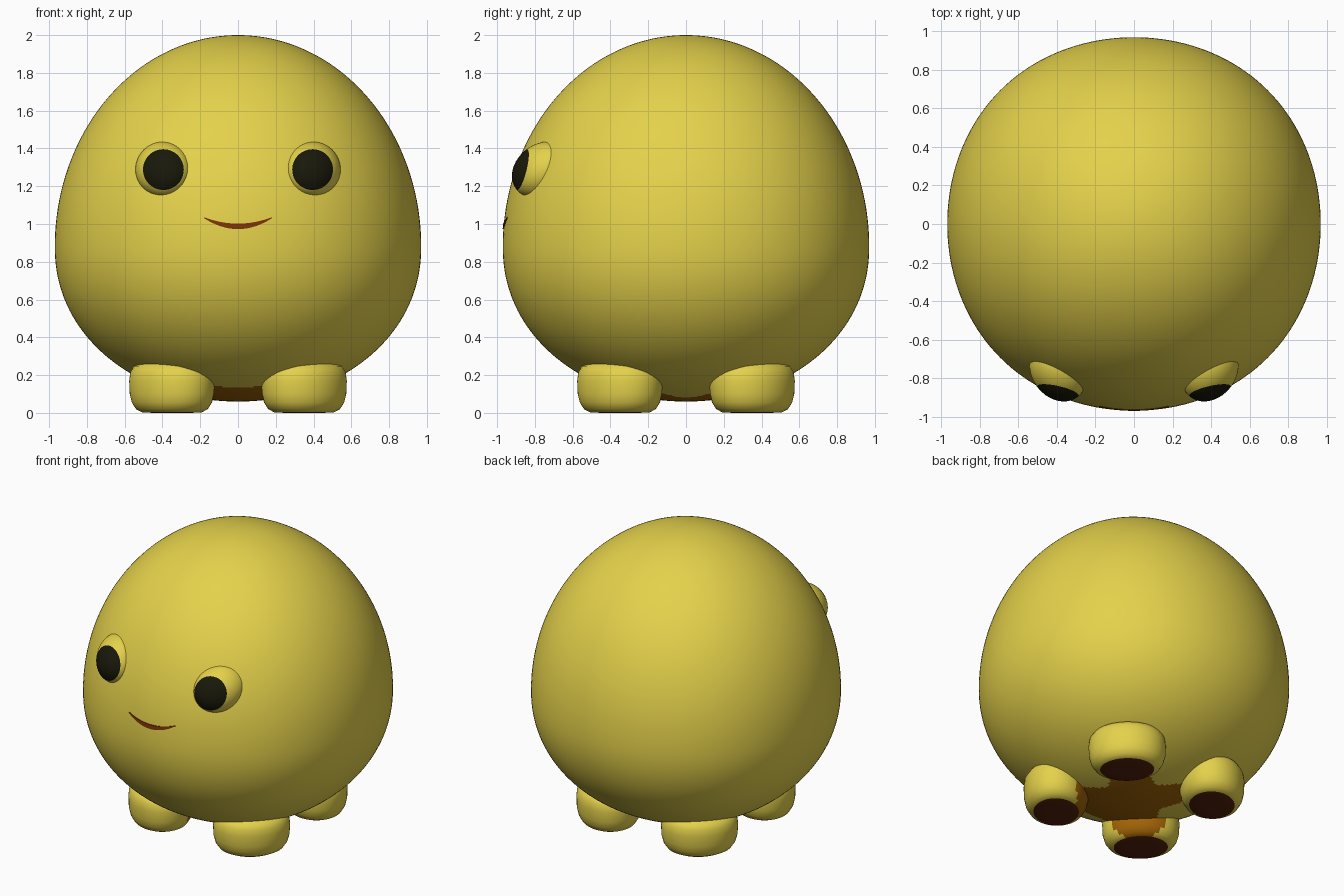
import bpy, bmesh, math
from math import sin, cos, pi, sqrt, atan2, hypot

cube = bpy.data.objects.get("Cube")
if cube:
    bpy.data.objects.remove(cube)


def material(name, rgb):
    m = bpy.data.materials.new(name)
    m.use_nodes = True
    m.diffuse_color = (*rgb, 1)
    m.node_tree.nodes["Principled BSDF"].inputs["Base Color"].default_value = (*rgb, 1)
    return m


YELLOW = material("soft yellow", (0.78, 0.64, 0.07))
BLACK = material("pupil black", (0.009, 0.009, 0.003))
BROWN = material("belly brown", (0.36, 0.125, 0.002))
SOLE = material("dark sole", (0.085, 0.015, 0.003))
MOUTH = material("mouth brown", (0.2, 0.033, 0.002))


def finish(name, bm, mats, rule=None, angle=60):
    """Turn a bmesh into a smooth object; rule(centre) gives the material slot."""
    bmesh.ops.recalc_face_normals(bm, faces=bm.faces)
    for f in bm.faces:
        f.material_index = rule(f.calc_center_median()) if rule else 0
    me = bpy.data.meshes.new(name)
    bm.to_mesh(me)
    bm.free()
    ob = bpy.data.objects.new(name, me)
    bpy.context.collection.objects.link(ob)
    for m in mats:
        me.materials.append(m)
    bpy.ops.object.select_all(action="DESELECT")
    ob.select_set(True)
    bpy.context.view_layer.objects.active = ob
    bpy.ops.object.shade_smooth_by_angle(angle=math.radians(angle))
    return ob


def lathe(profile, segments, place):
    """Spin a (radius, height) profile about z; place() maps each point."""
    bm = bmesh.new()
    rings = []
    for r, h in profile:
        if r < 1e-4:
            rings.append([bm.verts.new(place(0, 0, h))] * segments)
        else:
            rings.append([bm.verts.new(place(r * cos(2 * pi * i / segments),
                                             r * sin(2 * pi * i / segments), h))
                          for i in range(segments)])
    for a, b in zip(rings, rings[1:]):
        for i in range(segments):
            j = (i + 1) % segments
            bm.faces.new(list(dict.fromkeys((a[i], a[j], b[j], b[i]))))
    return bm


# Round body, very slightly squared in plan
MID, TOP, BOTTOM, WIDE = 0.88, 2.0, 0.06, 0.97


def body_radius(z):
    if z > MID:
        return WIDE * sqrt(max(0, 1 - ((z - MID) / (TOP - MID)) ** 2))
    t = min(1, (MID - z) / (MID - BOTTOM))
    return WIDE * sqrt(1 - t ** 2.1)


def body_height(a):
    return MID + sin(a) * (TOP - MID if a > 0 else MID - BOTTOM)


def body_place(x, y, z):
    k = 1 + 0.013 * sin(2 * atan2(y, x)) ** 2
    return (x * k, y * k, z)


def belly(c):
    # Brown patch reaching out to the feet and forward between the front pair
    a = atan2(c.y, c.x)
    reach = 0.22 + 0.18 * sin(2 * a) ** 2 + 0.19 * max(0, -sin(a)) ** 4
    return int(c.z < 0.3 and hypot(c.x, c.y) < reach)


RINGS = 140
heights = [body_height(-pi / 2 + pi * i / RINGS) for i in range(RINGS + 1)]
finish("body", lathe([(body_radius(z), z) for z in heights], 160, body_place),
       [YELLOW, BROWN], belly)

# Four stubby oval feet, wider across than they are deep
foot = [(0, 0), (0.1, 0), (0.158, 0.003), (0.19, 0.02), (0.212, 0.055), (0.223, 0.1),
        (0.226, 0.17), (0.22, 0.215), (0.2, 0.247), (0.15, 0.27), (0, 0.28)]
DEEP, ACROSS = 0.91, 1.085
for end, sy in (("front", -1), ("back", 1)):
    for side, sx in (("left", 1), ("right", -1)):
        cx, cy = 0.35 * sx, 0.35 * sy

        def foot_place(x, y, z):
            out, across = x * DEEP / sqrt(2), y * ACROSS / sqrt(2)
            return (cx + out * sx - across * sy, cy + out * sy + across * sx, z)

        def foot_color(c):
            if c.z < 0.008:
                return 1
            inward = -((c.x - cx) * sx + (c.y - cy) * sy) / sqrt(2)
            return 2 if sy < 0 and inward > 0.14 else 0

        finish(f"{end}_{side}_foot", lathe(foot, 48, foot_place),
               [YELLOW, SOLE, BROWN], foot_color)

# Bulging ball eyes leaning slightly up and out, pupils on their fronts
EYE_R, PUPIL_R = 0.148, 0.108
radii = [PUPIL_R * i / 6 for i in range(7)]
radii += [PUPIL_R + (EYE_R - PUPIL_R) * sin(pi / 2 * i / 8) for i in range(1, 9)]
eye = [(r, sqrt(max(0, EYE_R ** 2 - r * r))) for r in radii] + [(EYE_R, -0.1)]
for side, sx in (("left", 1), ("right", -1)):
    ex, ey, ez = 0.395 * sx, -0.766, 1.288

    def eye_place(x, y, h):
        return (ex + x, ey - h + 0.22 * x * sx + 0.24 * y, ez + y)

    finish(f"{side}_eye", lathe(eye, 48, eye_place), [YELLOW, BLACK],
           lambda c: int(hypot(c.x - ex, c.z - ez) < PUPIL_R))

# Thin crescent smile laid on the body
bm = bmesh.new()
STEPS, HALF = 24, 0.18
rows = []
for i in range(STEPS + 1):
    u = -1 + 2 * i / STEPS
    x = HALF * u
    row = []
    for z in (0.973 + 0.058 * u * u, 1.002 + 0.034 * u * u):
        y = body_place(x, -sqrt(body_radius(z) ** 2 - x * x), z)[1]
        row += [bm.verts.new((x, y - 0.004, z)), bm.verts.new((x, y + 0.004, z))]
    rows.append(row)
for a, b in zip(rows, rows[1:]):
    for p, q in ((0, 2), (2, 3), (3, 1), (1, 0)):
        bm.faces.new((a[p], a[q], b[q], b[p]))
for r in (rows[0], rows[-1]):
    bm.faces.new((r[0], r[1], r[3], r[2]))
finish("smile", bm, [MOUTH], angle=30)
